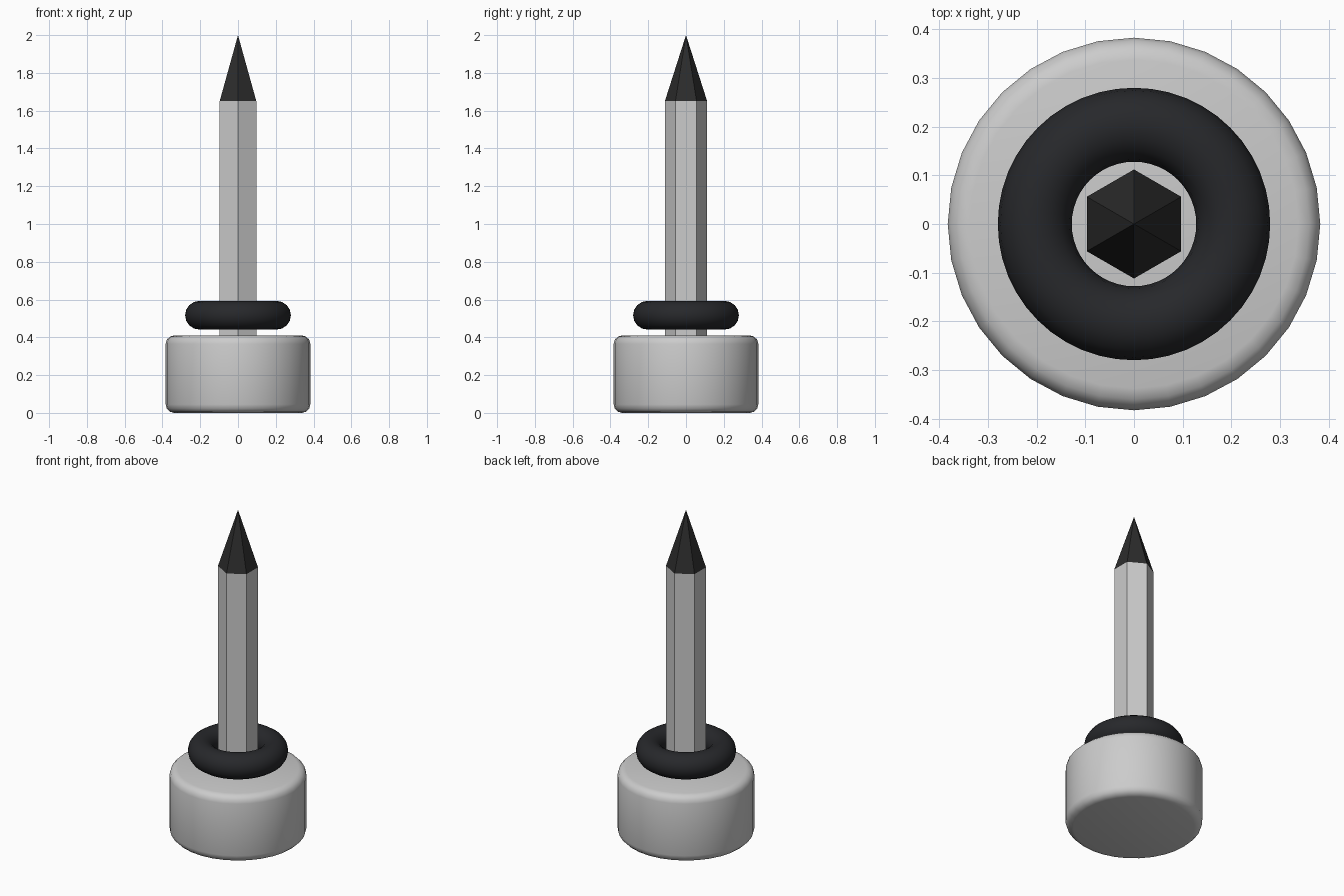
import bpy, math

if "Cube" in bpy.data.objects:
    bpy.data.objects.remove(bpy.data.objects["Cube"])


def finish(name, color=None, smooth=False):
    ob = bpy.context.object
    ob.name = name
    if color:
        mat = bpy.data.materials.new(name + "_colour")
        mat.diffuse_color = (*color, 1)
        mat.use_nodes = True
        mat.node_tree.nodes["Principled BSDF"].inputs["Base Color"].default_value = mat.diffuse_color
        ob.data.materials.append(mat)
    if smooth:
        bpy.ops.object.shade_smooth_by_angle(angle=math.radians(35))
    return ob


# rounded base drum
bpy.ops.mesh.primitive_cylinder_add(vertices=32, radius=0.383, depth=0.41, location=(0, 0, 0.205))
base = bpy.context.object
bev = base.modifiers.new("rounded_rims", "BEVEL")
bev.width = 0.045
bev.segments = 3
bev.limit_method = "ANGLE"
bev.angle_limit = math.radians(40)
bpy.ops.object.modifier_apply(modifier=bev.name)
finish("base", smooth=True)

# hexagonal shaft, seated in the base
bpy.ops.mesh.primitive_cylinder_add(vertices=6, radius=0.112, depth=1.25, location=(0, 0, 1.025))
finish("shaft")

# hexagonal pointed tip
bpy.ops.mesh.primitive_cone_add(vertices=6, radius1=0.112, radius2=0, depth=0.35, location=(0, 0, 1.825))
finish("tip", (0.025, 0.025, 0.025))

# rubber ring floating around the shaft
bpy.ops.mesh.primitive_torus_add(major_segments=48, minor_segments=16, major_radius=0.204,
                                 minor_radius=0.076, location=(0, 0, 0.517))
ring = finish("ring", (0.02, 0.021, 0.024))
bpy.ops.object.shade_smooth()
